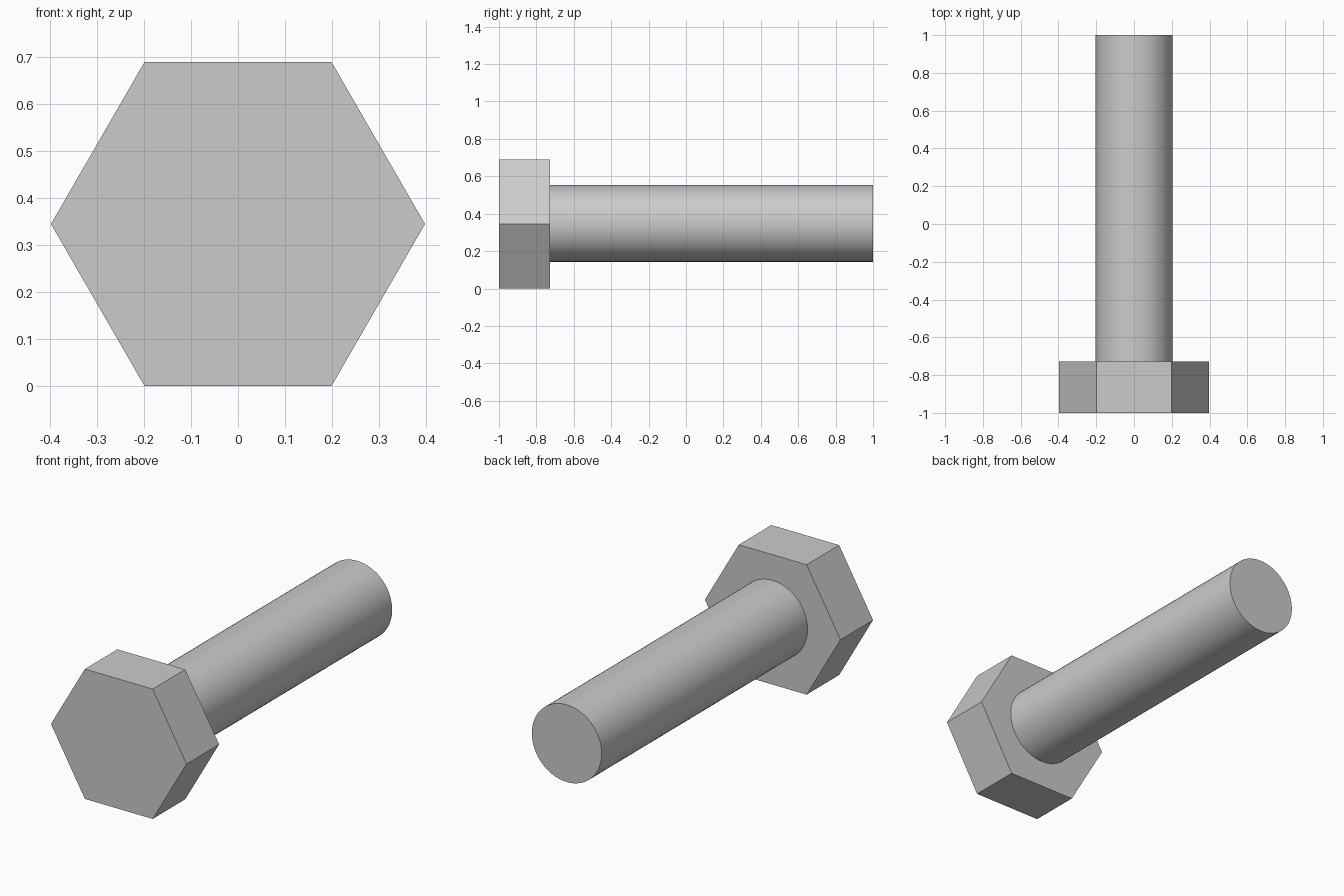
import bpy, bmesh
from math import cos, sin, tau, radians

if "Cube" in bpy.data.objects:
    bpy.data.objects.remove(bpy.data.objects["Cube"])

CENTRE_Z = 0.345


def prism(name, sides, radius, y0, y1, z):
    """Regular prism running along y, with its first corner on +x."""
    bm = bmesh.new()
    ring = [bm.verts.new((radius * cos(tau * i / sides), y0,
                          z + radius * sin(tau * i / sides)))
            for i in range(sides)]
    cap = bm.faces.new(ring)
    grown = bmesh.ops.extrude_face_region(bm, geom=[cap], use_keep_orig=True)
    moved = [g for g in grown["geom"] if isinstance(g, bmesh.types.BMVert)]
    bmesh.ops.translate(bm, verts=moved, vec=(0, y1 - y0, 0))
    bmesh.ops.recalc_face_normals(bm, faces=bm.faces[:])
    mesh = bpy.data.meshes.new(name)
    bm.to_mesh(mesh)
    bm.free()
    obj = bpy.data.objects.new(name, mesh)
    bpy.context.collection.objects.link(obj)
    return obj


# Hexagonal head with flats at top and bottom
head = prism("bolt_head", 6, 0.398, -1.0, -0.727, CENTRE_Z)

# Plain round shank, smooth around its side with crisp end edges
shank = prism("bolt_shank", 64, 0.205, -0.727, 1.0, CENTRE_Z + 0.003)
bpy.ops.object.select_all(action='DESELECT')
shank.select_set(True)
bpy.context.view_layer.objects.active = shank
bpy.ops.object.shade_smooth_by_angle(angle=radians(30))
